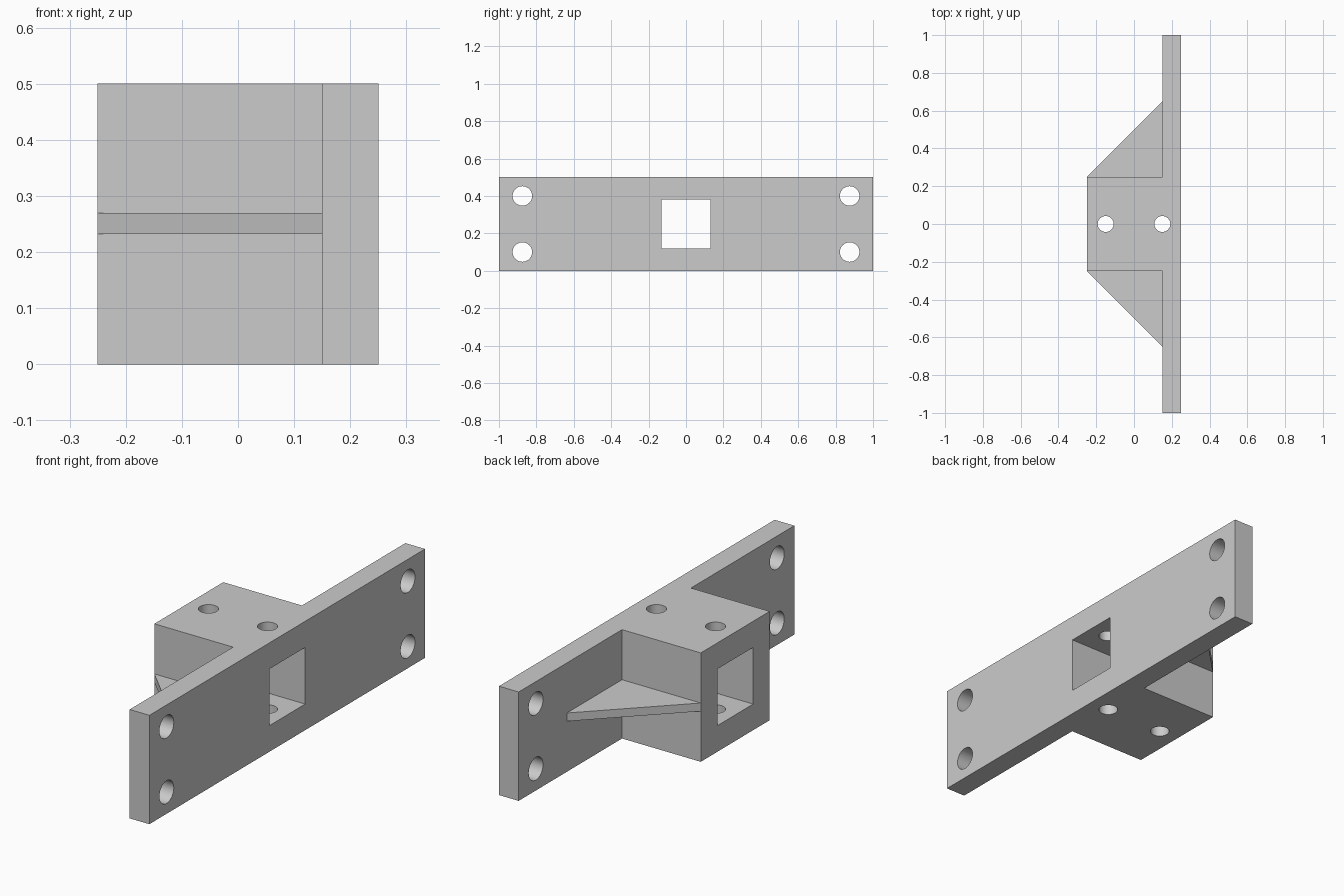
import bpy
import bmesh
import math
from mathutils import Matrix, Vector

cube = bpy.data.objects.get("Cube")
if cube:
    bpy.data.objects.remove(cube, do_unlink=True)

GREY = (0.6, 0.6, 0.6, 1.0)
grey = bpy.data.materials.new("plain grey")
grey.use_nodes = True
grey.diffuse_color = GREY
grey.node_tree.nodes["Principled BSDF"].inputs["Base Color"].default_value = GREY


def finish(name, bm):
    """Turn a bmesh into a named grey object."""
    bmesh.ops.recalc_face_normals(bm, faces=bm.faces)
    mesh = bpy.data.meshes.new(name)
    bm.to_mesh(mesh)
    bm.free()
    mesh.materials.append(grey)
    obj = bpy.data.objects.new(name, mesh)
    bpy.context.collection.objects.link(obj)
    return obj


def prism(name, outline, z0, z1):
    """Extrude a plan outline from z0 to z1."""
    bm = bmesh.new()
    face = bm.faces.new([bm.verts.new((x, y, z0)) for x, y in outline])
    top = bmesh.ops.extrude_face_region(bm, geom=[face])["geom"]
    verts = [v for v in top if isinstance(v, bmesh.types.BMVert)]
    bmesh.ops.translate(bm, verts=verts, vec=(0, 0, z1 - z0))
    return finish(name, bm)


def drill(name, centre, radius, axis):
    """Long round cutter along the given axis."""
    bm = bmesh.new()
    turn = Vector((0, 0, 1)).rotation_difference(Vector(axis)).to_matrix().to_4x4()
    bmesh.ops.create_cone(bm, cap_ends=True, segments=48, radius1=radius,
                          radius2=radius, depth=1.2,
                          matrix=Matrix.Translation(centre) @ turn)
    return finish(name, bm)


# Mounting plate and socket block share one T-shaped plan
half = [(0.25, 1), (0.15, 1), (0.15, 0.25), (-0.25, 0.25)]
body = prism("plate_and_socket", half + [(x, -y) for x, y in reversed(half)], 0, 0.5)

# Cutters: square bore, plate bolt holes, vertical pin holes
s = 0.13
cutters = [prism("square_bore_cutter", [(-1, -s), (1, -s), (1, s), (-1, s)],
                 0.25 - s, 0.25 + s)]
for y in (-0.875, 0.875):
    for z in (0.1, 0.4):
        cutters.append(drill("bolt_hole_cutter", (0.2, y, z), 0.052, (1, 0, 0)))
for x in (-0.15, 0.15):
    cutters.append(drill("pin_hole_cutter", (x, 0, 0.25), 0.042, (0, 0, 1)))

for cutter in cutters:
    mod = body.modifiers.new("hole", "BOOLEAN")
    mod.operation = "DIFFERENCE"
    mod.solver = "EXACT"
    mod.object = cutter
bpy.context.view_layer.objects.active = body
for mod in list(body.modifiers):
    bpy.ops.object.modifier_apply(modifier=mod.name)
for cutter in cutters:
    bpy.data.objects.remove(cutter, do_unlink=True)

# Smooth hole walls, sharp edges elsewhere
for obj in bpy.context.selected_objects:
    obj.select_set(False)
body.select_set(True)
bpy.ops.object.shade_smooth_by_angle(angle=math.radians(30))

# Triangular webs bracing the socket against the plate
for side, name in ((1, "back_web"), (-1, "front_web")):
    prism(name, [(-0.25, side * 0.25), (0.15, side * 0.25), (0.15, side * 0.65)],
          0.232, 0.27)
